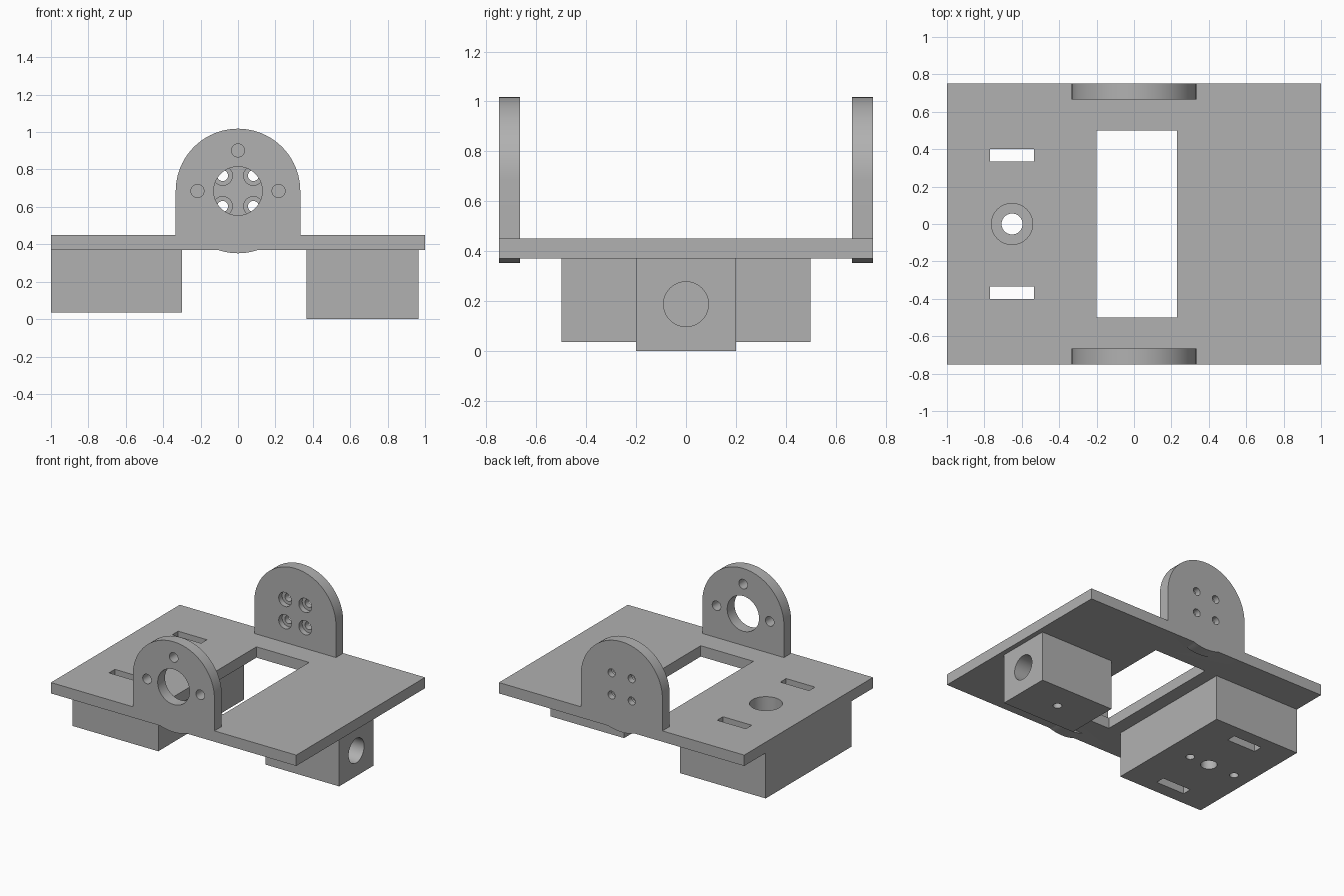
import bpy, bmesh
from math import pi, sin, cos, asin
from mathutils import Matrix, Vector

cube = bpy.data.objects.get("Cube")
if cube:
    bpy.data.objects.remove(cube, do_unlink=True)

grey = bpy.data.materials.new("plain_grey")
grey.use_nodes = True
colour = (0.44, 0.44, 0.44, 1)
grey.diffuse_color = colour
grey.node_tree.nodes["Principled BSDF"].inputs["Base Color"].default_value = colour


def finish(name, bm):
    bmesh.ops.recalc_face_normals(bm, faces=bm.faces)
    mesh = bpy.data.meshes.new(name)
    bm.to_mesh(mesh)
    bm.free()
    mesh.materials.append(grey)
    obj = bpy.data.objects.new(name, mesh)
    bpy.context.collection.objects.link(obj)
    return obj


def box(name, low, high):
    low, high = Vector(low), Vector(high)
    bm = bmesh.new()
    bmesh.ops.create_cube(bm, size=1, matrix=Matrix.Translation((low + high) / 2)
                          @ Matrix.Diagonal((*(high - low), 1)))
    return finish(name, bm)


def rod(name, start, end, radius):
    start, end = Vector(start), Vector(end)
    axis = end - start
    turn = Vector((0, 0, 1)).rotation_difference(axis).to_matrix().to_4x4()
    bm = bmesh.new()
    bmesh.ops.create_cone(bm, cap_ends=True, segments=48, radius1=radius, radius2=radius,
                          depth=axis.length, matrix=Matrix.Translation((start + end) / 2) @ turn)
    return finish(name, bm)


def combine(target, tool, operation):
    mod = target.modifiers.new(operation.lower(), 'BOOLEAN')
    mod.operation, mod.solver, mod.object = operation, 'EXACT', tool
    bpy.context.view_layer.objects.active = target
    bpy.ops.object.modifier_apply(modifier=mod.name)
    bpy.data.objects.remove(tool, do_unlink=True)


PLATE_LOW, PLATE_HIGH = 0.37, 0.45
AXIS_Z, LUG_R = 0.685, 0.333
EDGE, LUG_IN = 0.75, 0.665


def lug(name, y0, y1):
    # Round-topped ear whose lower arc dips just below the plate
    dip = asin((AXIS_Z - PLATE_LOW) / LUG_R)
    top = [pi * i / 48 for i in range(49)]
    low = [pi + dip + (pi - 2 * dip) * i / 12 for i in range(13)]
    arc = lambda angles: [(LUG_R * cos(a), AXIS_Z + LUG_R * sin(a)) for a in angles]
    outline = arc(top) + [(-LUG_R, PLATE_LOW)] + arc(low) + [(LUG_R, PLATE_LOW)]
    bm = bmesh.new()
    face = bm.faces.new([bm.verts.new((x, y0, z)) for x, z in outline])
    grown = bmesh.ops.extrude_face_region(bm, geom=[face])["geom"]
    bmesh.ops.translate(bm, vec=(0, y1 - y0, 0),
                        verts=[v for v in grown if isinstance(v, bmesh.types.BMVert)])
    return finish(name, bm)


# Solid body: plate, two ears, wide block and narrow bored block
body = box("mounting_bracket", (-1, -EDGE, PLATE_LOW), (1, EDGE, PLATE_HIGH))
for part in (lug("front_lug", -EDGE, -LUG_IN),
             lug("back_lug", LUG_IN, EDGE),
             box("wide_block", (-1, -0.5, 0.035), (-0.3, 0.5, PLATE_LOW)),
             box("narrow_block", (0.365, -0.2, 0), (0.965, 0.2, PLATE_LOW))):
    combine(body, part, 'UNION')

# Window in the plate
cuts = [box("window", (-0.2, -0.5, 0.3), (0.23, 0.5, 0.6))]

# Front ear: shaft hole and three screw holes
for x, z, r in ((0, 0, 0.13), (-0.217, 0, 0.035), (0.217, 0, 0.035), (0, 0.217, 0.035)):
    cuts.append(rod("front_hole", (x, -0.85, AXIS_Z + z), (x, -0.6, AXIS_Z + z), r))

# Back ear: four screw holes, counterbored on the inner side
for x in (-0.082, 0.082):
    for z in (AXIS_Z - 0.082, AXIS_Z + 0.082):
        cuts.append(rod("screw_hole", (x, 0.6, z), (x, 0.85, z), 0.029))
        cuts.append(rod("screw_recess", (x, 0.6, z), (x, 0.705, z), 0.052))

# Wide block: two slots, stepped centre hole, two blind holes underneath
for y in (-0.368, 0.368):
    cuts.append(box("slot", (-0.77, y - 0.034, -0.1), (-0.535, y + 0.034, 0.6)))
cuts.append(rod("centre_hole", (-0.652, 0, -0.1), (-0.652, 0, 0.6), 0.056))
cuts.append(rod("centre_recess", (-0.652, 0, 0.2), (-0.652, 0, 0.6), 0.11))
for x in (-0.87, -0.49):
    cuts.append(rod("blind_hole", (x, 0, -0.1), (x, 0, 0.2), 0.03))

# Narrow block: lengthwise bore and a set-screw hole from below
cuts.append(rod("bore", (0.3, 0, 0.187), (1.1, 0, 0.187), 0.09))
cuts.append(rod("set_screw_hole", (0.667, 0, -0.1), (0.667, 0, 0.187), 0.03))

for cutter in cuts:
    combine(body, cutter, 'DIFFERENCE')

bpy.ops.object.select_all(action='DESELECT')
body.select_set(True)
bpy.context.view_layer.objects.active = body
bpy.ops.object.shade_smooth_by_angle(angle=0.5)
